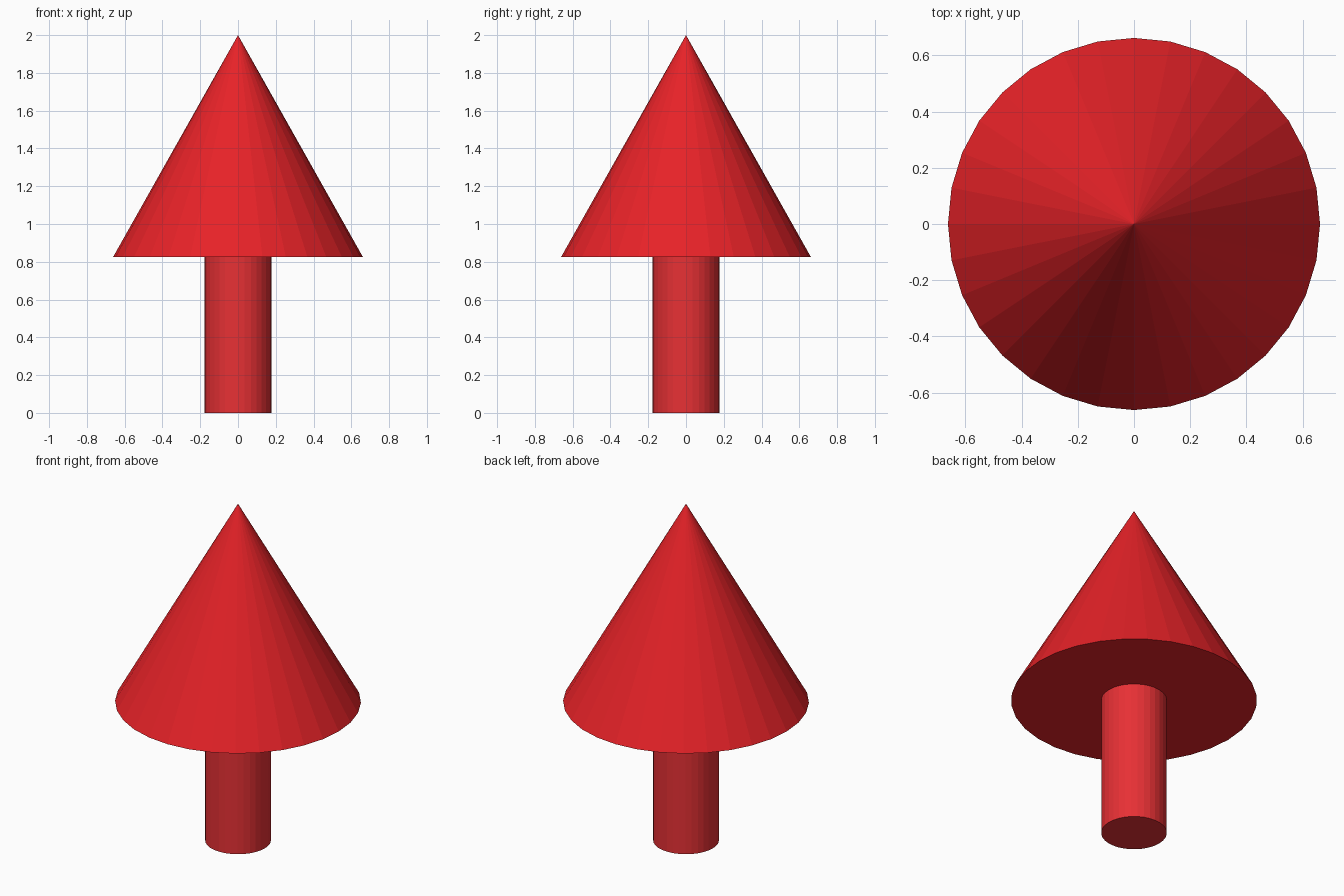
import bpy

if "Cube" in bpy.data.objects:
    bpy.data.objects.remove(bpy.data.objects["Cube"])

SIDES = 32
HEIGHT = 2.0
NECK_Z = 0.824      # where the shaft meets the head


def paint(obj, name, colour):
    obj.name = name
    mat = bpy.data.materials.new(name + "_red")
    mat.diffuse_color = colour
    mat.use_nodes = True
    mat.node_tree.nodes["Principled BSDF"].inputs["Base Color"].default_value = mat.diffuse_color
    obj.data.materials.append(mat)


# Shaft: faceted cylinder standing on the ground
bpy.ops.mesh.primitive_cylinder_add(
    vertices=SIDES, radius=0.177, depth=NECK_Z, location=(0, 0, NECK_Z / 2))
paint(bpy.context.object, "arrow_shaft", (0.8, 0.03, 0.035, 1))

# Head: faceted cone with a closed base
bpy.ops.mesh.primitive_cone_add(
    vertices=SIDES, radius1=0.662, radius2=0, depth=HEIGHT - NECK_Z,
    location=(0, 0, (HEIGHT + NECK_Z) / 2))
paint(bpy.context.object, "arrow_head", (0.8, 0.016, 0.021, 1))
